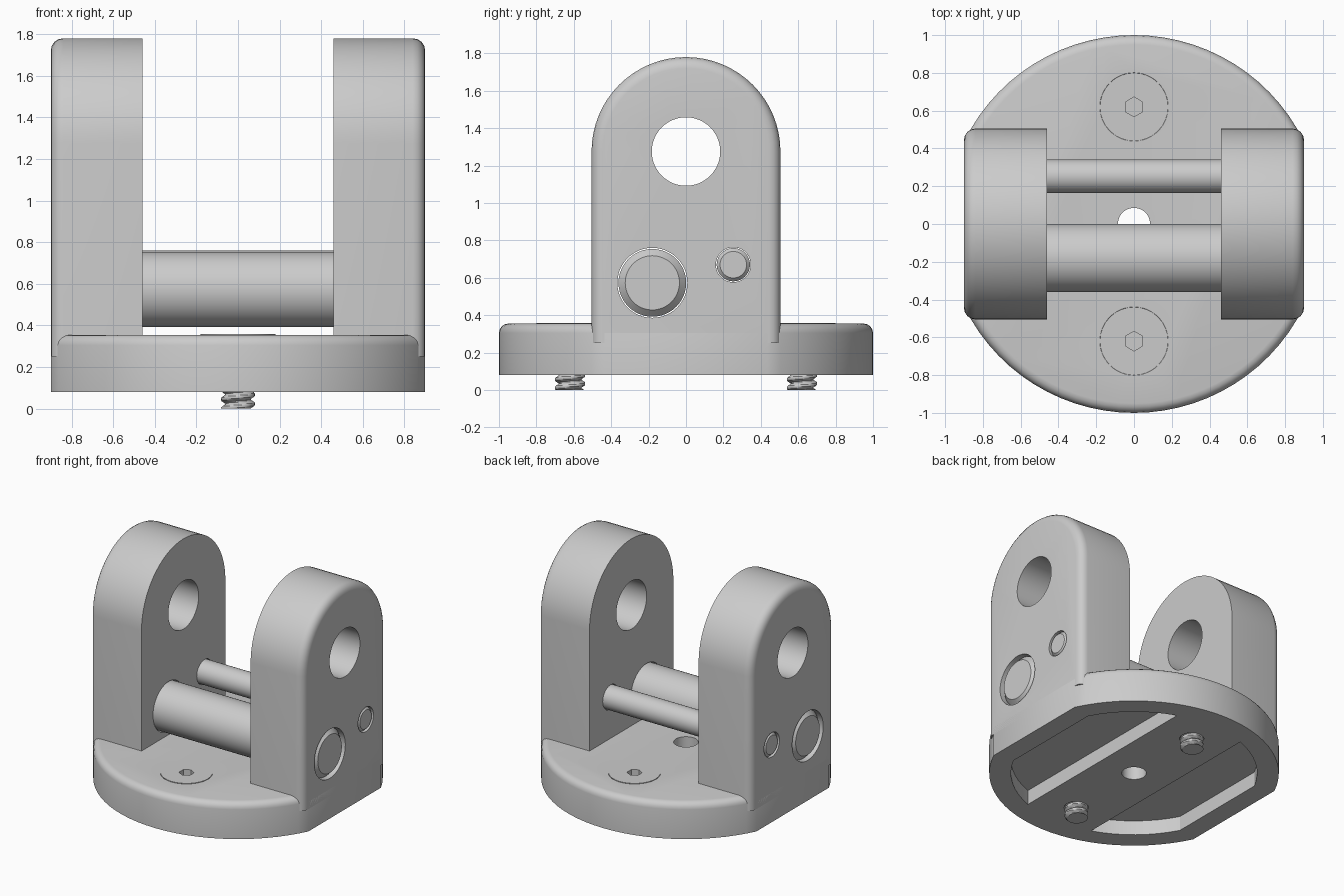
import bpy, bmesh
from math import sin, cos, pi, acos, asin

if "Cube" in bpy.data.objects:
    bpy.data.objects.remove(bpy.data.objects["Cube"])


def arc(r, a, b, n, cx=0, cy=0):
    return [(cx + r * cos(a + (b - a) * i / n), cy + r * sin(a + (b - a) * i / n)) for i in range(n + 1)]


def circle(r, cx=0, cy=0, n=48):
    return arc(r, 0, 2 * pi, n, cx, cy)[:-1]


def loft(name, rings, axis='z', bevel_if=None, width=0.05):
    """Skin (outline, height) rings along an axis, cap both ends, optionally bevel edges."""
    bm = bmesh.new()
    loops = [[bm.verts.new((h, u, v) if axis == 'x' else (u, v, h)) for u, v in pts] for pts, h in rings]
    n = len(loops[0])
    for lo, hi in zip(loops, loops[1:]):
        for i in range(n):
            j = (i + 1) % n
            bm.faces.new((lo[i], lo[j], hi[j], hi[i]))
    bm.faces.new(loops[0][::-1])
    bm.faces.new(loops[-1])
    bmesh.ops.recalc_face_normals(bm, faces=bm.faces)
    if bevel_if:
        edges = [e for e in bm.edges if bevel_if(e.verts[0].co, e.verts[1].co)]
        bmesh.ops.bevel(bm, geom=edges, offset=width, segments=4, profile=0.5, affect='EDGES')
    me = bpy.data.meshes.new(name)
    bm.to_mesh(me)
    bm.free()
    ob = bpy.data.objects.new(name, me)
    bpy.context.collection.objects.link(ob)
    return ob


def activate(ob):
    bpy.ops.object.select_all(action='DESELECT')
    ob.select_set(True)
    bpy.context.view_layer.objects.active = ob


def cut(ob, cutters):
    activate(ob)
    for c in cutters:
        c.hide_render = True
        m = ob.modifiers.new('cut', 'BOOLEAN')
        m.operation, m.solver, m.object = 'DIFFERENCE', 'EXACT', c
        bpy.ops.object.modifier_apply(modifier=m.name)
        bpy.data.objects.remove(c)


def smooth(ob):
    activate(ob)
    bpy.ops.object.shade_smooth_by_angle(angle=pi / 6)


BOTTOM, TOP = 0.08, 0.355
SCREW_Y = 0.62

# base: disc with two flats and a rounded top edge
a = acos(0.9)
outline = arc(1, a, pi - a, 28) + arc(1, pi + a, 2 * pi - a, 28)
base = loft('base', [(outline, BOTTOM), (outline, TOP)],
            bevel_if=lambda p, q: min(p.z, q.z) > TOP - 1e-4)

# underside pockets, centre hole and countersunk screw holes
lo, hi = acos(0.75 / 0.85), acos(0.285 / 0.85)
pocket = arc(0.85, -hi, -lo, 8) + arc(0.85, lo, hi, 8)
cutters = [loft('pocket_cutter', [([(s * x, y) for x, y in pocket], z) for z in (-0.1, 0.19)])
           for s in (1, -1)]
cutters.append(loft('centre_cutter', [(circle(0.085), -0.1), (circle(0.085), 0.6)]))
for s in (1, -1):
    cutters.append(loft('screw_cutter', [(circle(r, 0, s * SCREW_Y), z) for r, z in
                                         ((0.084, -0.1), (0.084, 0.258), (0.186, 0.36), (0.186, 0.5))]))
cut(base, cutters)
smooth(base)

# lugs: round-topped uprights with rounded outer edges
LUG_Z = 0.25
profile = [(-0.505, LUG_Z), (0.505, LUG_Z)] + arc(0.505, 0, pi, 32, 0, 1.275)
lug = loft('lugs', [(profile, 0.46), (profile, 0.9)], 'x', width=0.06,
           bevel_if=lambda p, q: min(p.x, q.x) > 0.899 and max(p.z, q.z) > LUG_Z + 0.01)
cut(lug, [loft('bore_cutter', [(circle(r, y, z), 0.3), (circle(r, y, z), 1.1)], 'x')
          for r, y, z in ((0.183, 0, 1.275), (0.187, -0.18, 0.573), (0.093, 0.253, 0.67))])
activate(lug)
mirror = lug.modifiers.new('mirror', 'MIRROR')
mirror.use_mirror_merge = False
bpy.ops.object.modifier_apply(modifier=mirror.name)
smooth(lug)

# cross pins with chamfered ends
for name, r, c, y, z in (('large_pin', 0.181, 0.036, -0.18, 0.573), ('small_pin', 0.089, 0.018, 0.253, 0.67)):
    smooth(loft(name, [(circle(rr, y, z), x) for rr, x in
                       ((r - c, -0.9), (r, -0.9 + c), (r, 0.9 - c), (r - c, 0.9))], 'x'))

# countersunk screws with helical thread and hex socket
PITCH, N = 0.045, 32
for s, name in ((-1, 'front_screw'), (1, 'back_screw')):
    rings = []
    for k in range(41):
        z = 0.24 * k / 40
        ring = []
        for i in range(N):
            f = (z / PITCH - i / N) % 1
            r = 0.058 + 0.023 * min(1, 1.5 * (1 - abs(2 * f - 1)))
            t = 2 * pi * i / N
            ring.append((r * cos(t), s * SCREW_Y + r * sin(t)))
        rings.append((ring, z))
    rings += [(circle(r, 0, s * SCREW_Y, N), z) for r, z in ((0.08, 0.258), (0.18, 0.355), (0.18, 0.359))]
    screw = loft(name, rings)
    hexagon = arc(0.052, pi / 6, pi / 6 + 2 * pi, 6, 0, s * SCREW_Y)[:-1]
    cut(screw, [loft('hex_cutter', [(hexagon, 0.27), (hexagon, 0.5)])])
    smooth(screw)
